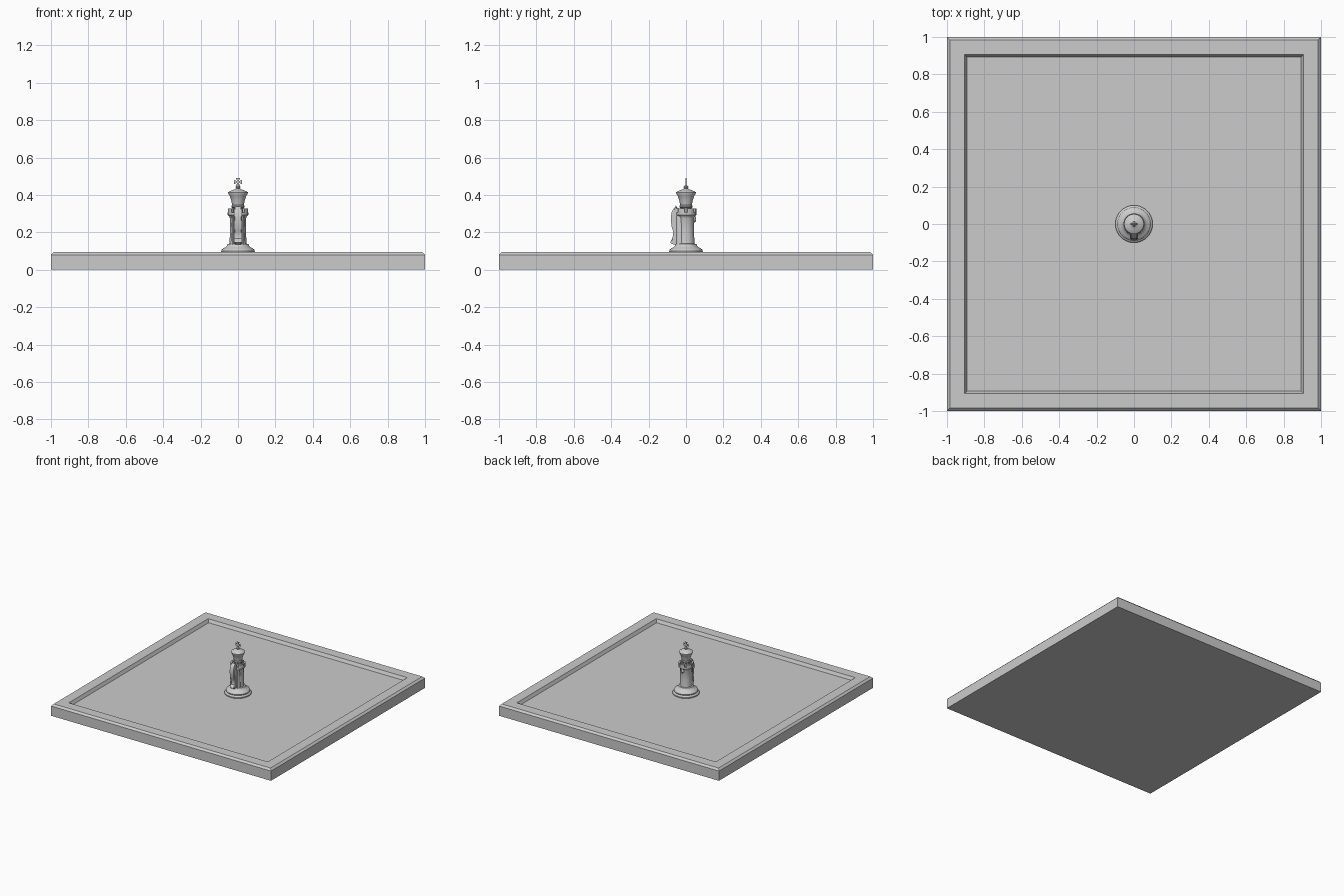
import bpy, bmesh, math

if "Cube" in bpy.data.objects:
    bpy.data.objects.remove(bpy.data.objects["Cube"])

grey = bpy.data.materials.new("plain grey")
grey.diffuse_color = (0.6, 0.6, 0.6, 1)
grey.use_nodes = True
grey.node_tree.nodes["Principled BSDF"].inputs["Base Color"].default_value = grey.diffuse_color
FLOOR = 0.07


def finish(name, bm, smooth=False):
    bmesh.ops.recalc_face_normals(bm, faces=bm.faces)
    mesh = bpy.data.meshes.new(name)
    bm.to_mesh(mesh)
    bm.free()
    mesh.materials.append(grey)
    ob = bpy.data.objects.new(name, mesh)
    bpy.context.collection.objects.link(ob)
    if smooth:
        bpy.ops.object.select_all(action='DESELECT')
        ob.select_set(True)
        bpy.context.view_layer.objects.active = ob
        bpy.ops.object.shade_smooth_by_angle(angle=math.radians(35))
    return ob


def stack(bm, rings):
    """Skin a list of closed rings and cap both ends."""
    loops = [[bm.verts.new(p) for p in ring] for ring in rings]
    n = len(loops[0])
    for a, b in zip(loops, loops[1:]):
        for i in range(n):
            j = (i + 1) % n
            bm.faces.new((a[i], a[j], b[j], b[i]))
    bm.faces.new(loops[0][::-1])
    bm.faces.new(loops[-1])


def ellipse(rx, ry, z, y=0.0, n=32):
    return [(rx * math.cos(2 * math.pi * i / n),
             y + ry * math.sin(2 * math.pi * i / n), z) for i in range(n)]


def lathe(name, profile, n=40):
    bm = bmesh.new()
    stack(bm, [ellipse(r, r, z, n=n) for r, z in profile])
    return finish(name, bm, True)


def prism(name, outline, place, depth, bevel=0.0):
    """Extrude a flat outline to both sides of its plane."""
    bm = bmesh.new()
    stack(bm, [[place(a, b, d) for a, b in outline] for d in (-depth, depth)])
    if bevel:
        caps = [e for e in bm.edges if any(len(f.verts) > 4 for f in e.link_faces)]
        bmesh.ops.bevel(bm, geom=caps, offset=bevel, segments=2, affect='EDGES')
    return finish(name, bm, bevel > 0)


# Board: chamfered rim with a sloped step down to the playing surface
bm = bmesh.new()
stack(bm, [[(-s, -s, z), (s, -s, z), (s, s, z), (-s, s, z)]
           for s, z in ((1, 0), (1, 0.08), (0.985, 0.095), (0.905, 0.095),
                        (0.892, FLOOR))])
finish("board", bm)

# Turned foot
lathe("foot", [(0.094, FLOOR), (0.1, 0.074), (0.1, 0.082), (0.095, 0.088),
               (0.088, 0.092), (0.09, 0.1), (0.086, 0.109), (0.078, 0.114),
               (0.068, 0.12), (0.06, 0.128), (0.056, 0.137), (0.045, 0.14)])

# Tower shaft with a flared collar
lathe("tower_shaft", [(0.048, 0.13), (0.045, 0.15), (0.043, 0.2), (0.043, 0.275),
                      (0.047, 0.285), (0.055, 0.292), (0.055, 0.305)])

# Battlements around the collar
bm = bmesh.new()
for k in range(6):
    a0 = math.radians(60 * k + 8)
    rings = []
    for s in range(5):
        a = a0 + math.radians(44) * s / 4
        c, d = math.cos(a), math.sin(a)
        rings.append([(r * c, r * d, z) for r, z in
                      ((0.04, 0.3), (0.055, 0.3), (0.055, 0.327), (0.04, 0.327))])
    stack(bm, rings)
finish("battlements", bm)

# Crown rising from the tower
lathe("crown", [(0.03, 0.3), (0.03, 0.33), (0.035, 0.335), (0.035, 0.342),
                (0.031, 0.347), (0.036, 0.37), (0.044, 0.395), (0.053, 0.408),
                (0.053, 0.414), (0.046, 0.419), (0.03, 0.426), (0.014, 0.431),
                (0.01, 0.435), (0.013, 0.44), (0.012, 0.446), (0.005, 0.452)])

# Thin flared cross on the crown
quarter = [(0.005, 0.005), (0.022, 0.011), (0.022, -0.011), (0.005, -0.005)]
outline = []
for k in range(4):
    c, s = ((1, 0), (0, -1), (-1, 0), (0, 1))[k]
    outline += [(c * x - s * z, s * x + c * z) for x, z in quarter[:3]]
prism("cross", outline, lambda a, b, d: (a, d, 0.469 + b), 0.003)

# Horse neck and head against the front of the tower
horse = [(-0.035, 0.13), (-0.074, 0.137), (-0.085, 0.145), (-0.08, 0.153),
         (-0.066, 0.166), (-0.062, 0.185), (-0.069, 0.205), (-0.078, 0.235),
         (-0.081, 0.275), (-0.078, 0.305), (-0.067, 0.325), (-0.055, 0.338),
         (-0.047, 0.325), (-0.035, 0.312)]
prism("horse_head", horse, lambda a, b, d: (d, a, b), 0.022, 0.007)

# Ears and robe folds, mirrored left and right
for side, word in ((-1, "left"), (1, "right")):
    bm = bmesh.new()
    stack(bm, [ellipse(r, r, z, -0.054, 10) for r, z in
               ((0.008, 0.312), (0.007, 0.325), (0.001, 0.343))])
    for v in bm.verts:
        v.co.x += side * 0.012
    finish(word + "_ear", bm, True)
    bm = bmesh.new()
    stack(bm, [ellipse(r, 0.02, z, -0.03, 14) for r, z in
               ((0.013, 0.13), (0.011, 0.17), (0.009, 0.23), (0.006, 0.29))])
    for v in bm.verts:
        v.co.x += side * 0.027
    finish(word + "_mane_fold", bm, True)

# Small boss on the back of the tower
bm = bmesh.new()
stack(bm, [ellipse(r, r, z, 0.043, 12) for r, z in
           ((0.004, 0.252), (0.011, 0.26), (0.011, 0.28), (0.005, 0.29))])
finish("back_boss", bm, True)
